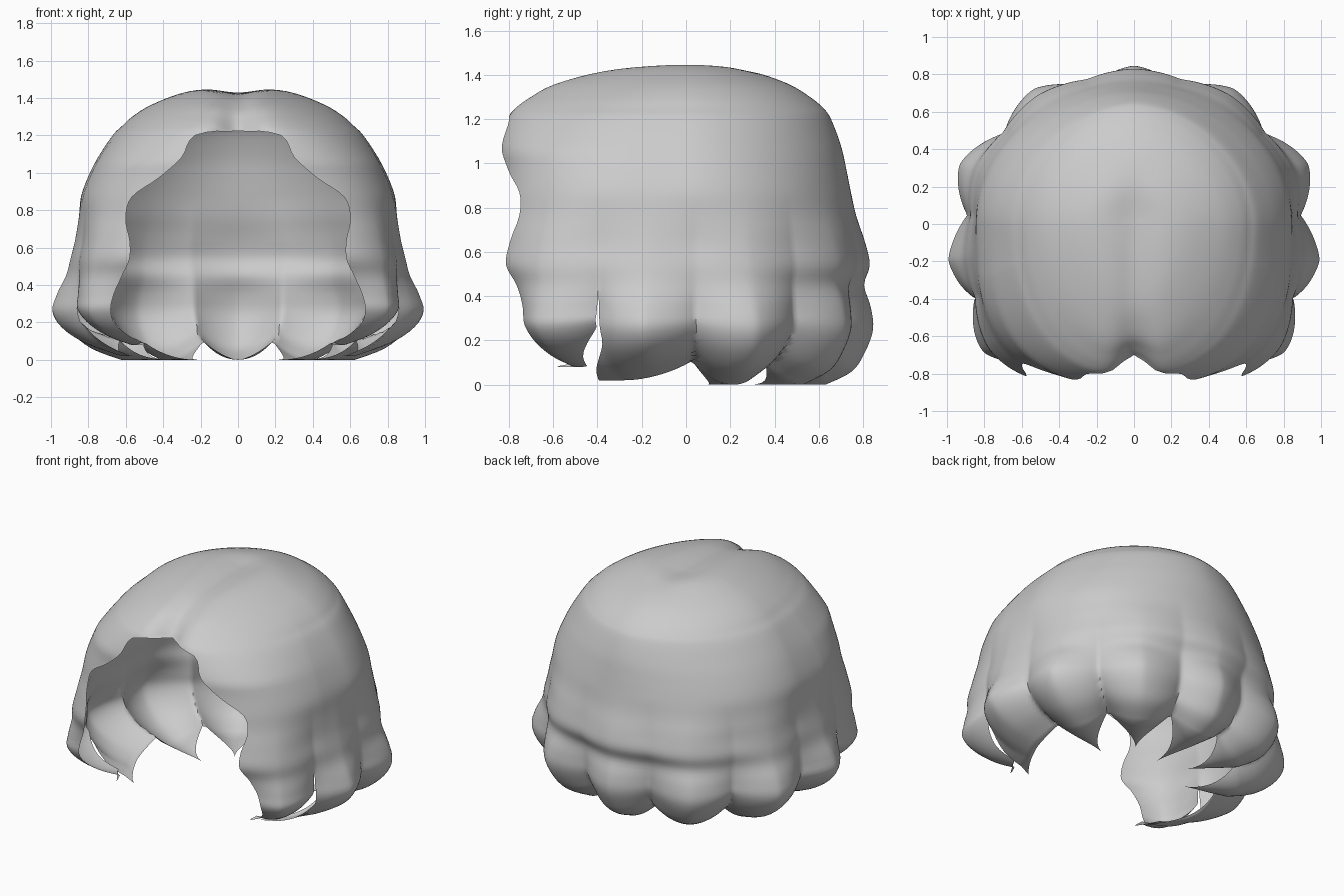
import bpy, bmesh, math

if "Cube" in bpy.data.objects:
    bpy.data.objects.remove(bpy.data.objects["Cube"])

# Rings of the hair shell, crown to hem:
# height, half width, depth to back, depth to front, opening angle, lock depth
RINGS = [
    (1.45, 0.0003, 0.0003, 0.0003, 180, 0), (1.445, 0.19, 0.17, 0.20, 180, 0),
    (1.42, 0.32, 0.29, 0.42, 180, 0), (1.36, 0.47, 0.46, 0.64, 180, 0),
    (1.30, 0.565, 0.56, 0.74, 180, 0), (1.25, 0.62, 0.62, 0.80, 180, 0),
    (1.20, 0.67, 0.655, 0.83, 164, 0), (1.08, 0.75, 0.70, 0.86, 160, 0),
    (0.97, 0.805, 0.725, 0.855, 152, 0), (0.87, 0.84, 0.745, 0.86, 143, 0),
    (0.76, 0.855, 0.77, 0.88, 141.5, 0.01), (0.64, 0.875, 0.81, 0.92, 144, 0.025),
    (0.54, 0.90, 0.83, 0.935, 144.5, 0.03), (0.45, 0.925, 0.805, 0.90, 141, 0.05),
    (0.35, 0.975, 0.835, 0.88, 138, 0.09), (0.25, 1.0, 0.845, 0.87, 137, 0.11),
    (0.15, 0.95, 0.81, 0.82, 136, 0.11), (0.06, 0.83, 0.75, 0.74, 136, 0.09),
    (0.0, 0.66, 0.63, 0.67, 136, 0.05),
]
LOCKS = [-18, 18, 55, 87, 115, 146]   # lock borders, degrees from the back
TIPS = [(0, 0.20, 0), (0.20, 0.25, 0), (0.32, 0.08, 0),   # where each lock
        (0.46, -0.45, 0.02), (0.49, -0.60, 0.08)]         # curls in to a point
SLIT, SUB = 115, 4


def spline(p0, p1, p2, p3, t):
    return 0.5 * (2*p1 + (p2-p0)*t + (2*p0-5*p1+4*p2-p3)*t*t + (3*p1-p0-3*p2+p3)*t**3)


def smooth_rings():
    out = []
    for i in range(len(RINGS) - 1):
        q = [RINGS[min(max(i + k, 0), len(RINGS) - 1)] for k in (-1, 0, 1, 2)]
        for s in range(SUB):
            t = s / SUB
            row = [spline(*[r[k] for r in q], t) for k in range(6)]
            if q[1][4] == 180:
                row[4] = q[1][4] + (q[2][4] - q[1][4]) * t
            out.append(row)
    out.append(list(RINGS[-1]))
    return out


def clamp(v):
    return min(1, max(0, v))


def lock_at(d, front):
    """Lock number, and distance from its middle (0) to its border (1)."""
    k = 4 if front else next((i for i in range(4) if d <= LOCKS[i + 1]), 3)
    a, b = LOCKS[k], LOCKS[k + 1]
    return k, min(1, abs(d - (a + b) / 2) / ((b - a) / 2))


def shell_point(deg, ring, front):
    z, a, b, f, _, depth = ring
    phi = math.radians(deg)
    s, c = math.sin(phi), math.cos(phi)
    # round at the back, squarer around the face
    n = 2.05 - 0.22 * clamp((z - 0.7) / 0.4) + 0.95 * clamp((1.35 - z) / 0.3) * clamp(-c * 3)
    d = b if c > 0 else f
    r = (abs(s / a) ** n + abs(c / d) ** n) ** (-1 / n)
    k, p = lock_at(abs(deg), front)
    r *= 1 - max(depth, 0) * p ** 1.4
    x, y = r * s, r * c
    # parting along the crown, deepening into the fringe
    if y < 0.35:
        part = math.exp(-(x / 0.10) ** 2)
        z -= 0.026 * part * min(1, (0.35 - y) / 0.3) * (z > 0.9)
        if c < 0 and z > 0.9:
            y += 0.10 * part * clamp((-y - 0.45) / 0.35)
    # scalloped hem
    low = max(0, 1 - z / 0.32)
    if k == 3:
        lift = 0.02 + 0.09 * max(0, (SLIT - abs(deg)) / 28) ** 2
    else:
        lift = 0.10 * p ** 2 + (0.08 if k == 4 else 0)
    return [x, y, z + low * lift]


def tip_point(deg, ring, front, t):
    """Underside of a lock, narrowing from the hem to the tip."""
    h = shell_point(deg, ring, front)
    k, p = lock_at(abs(deg), front)
    w = clamp((abs(deg) - 87) / 37) ** 2 if k == 3 else 1 - p
    tip = list(TIPS[k])
    if deg < 0:
        tip[0] = -tip[0]
    return [a + (b - a) * t * w for a, b in zip(h, tip)]


def panel(bm, rings, cols, span, front):
    """Grid of faces from crown to lock tips; span(ring) gives its two end angles."""
    grid = []
    for ring in rings:
        a, b = span(ring)
        grid.append([shell_point(a + (b - a) * i / cols, ring, front) for i in range(cols + 1)])
    a, b = span(rings[-1])
    for t in (0.25, 0.5, 0.75, 1.0):
        grid.append([tip_point(a + (b - a) * i / cols, rings[-1], front, t)
                     for i in range(cols + 1)])
    rows = [[bm.verts.new(p) for p in row] for row in grid]
    for r0, r1 in zip(rows, rows[1:]):
        for i in range(cols):
            bm.faces.new((r0[i], r1[i], r1[i + 1], r0[i + 1]))


def slit(ring, side):
    """Angle of the slit edge: side -1 is the back lock, 1 the front lock."""
    gap = 1.5 * max(0, 1 - ring[0] / 0.43)
    return SLIT + side * gap + 11 * clamp((0.2 - ring[0]) / 0.2) ** 1.5


# Hair shell: back and sides, then the two front pieces
bm = bmesh.new()
rings = smooth_rings()
panel(bm, rings, 184, lambda r: (-slit(r, -1), slit(r, -1)), False)
panel(bm, rings, 36, lambda r: (slit(r, 1), min(r[4], 180)), True)
panel(bm, rings, 36, lambda r: (-min(r[4], 180), -slit(r, 1)), True)
bmesh.ops.remove_doubles(bm, verts=bm.verts, dist=0.0008)

mesh = bpy.data.meshes.new("hair")
bm.to_mesh(mesh)
bm.free()
hair = bpy.data.objects.new("hair", mesh)
bpy.context.collection.objects.link(hair)

grey = bpy.data.materials.new("light grey")
grey.diffuse_color = (0.6, 0.6, 0.6, 1)
grey.use_nodes = True
grey.node_tree.nodes["Principled BSDF"].inputs["Base Color"].default_value = grey.diffuse_color
mesh.materials.append(grey)

bpy.context.view_layer.objects.active = hair
hair.select_set(True)
bpy.ops.object.shade_smooth_by_angle(angle=math.radians(50))
